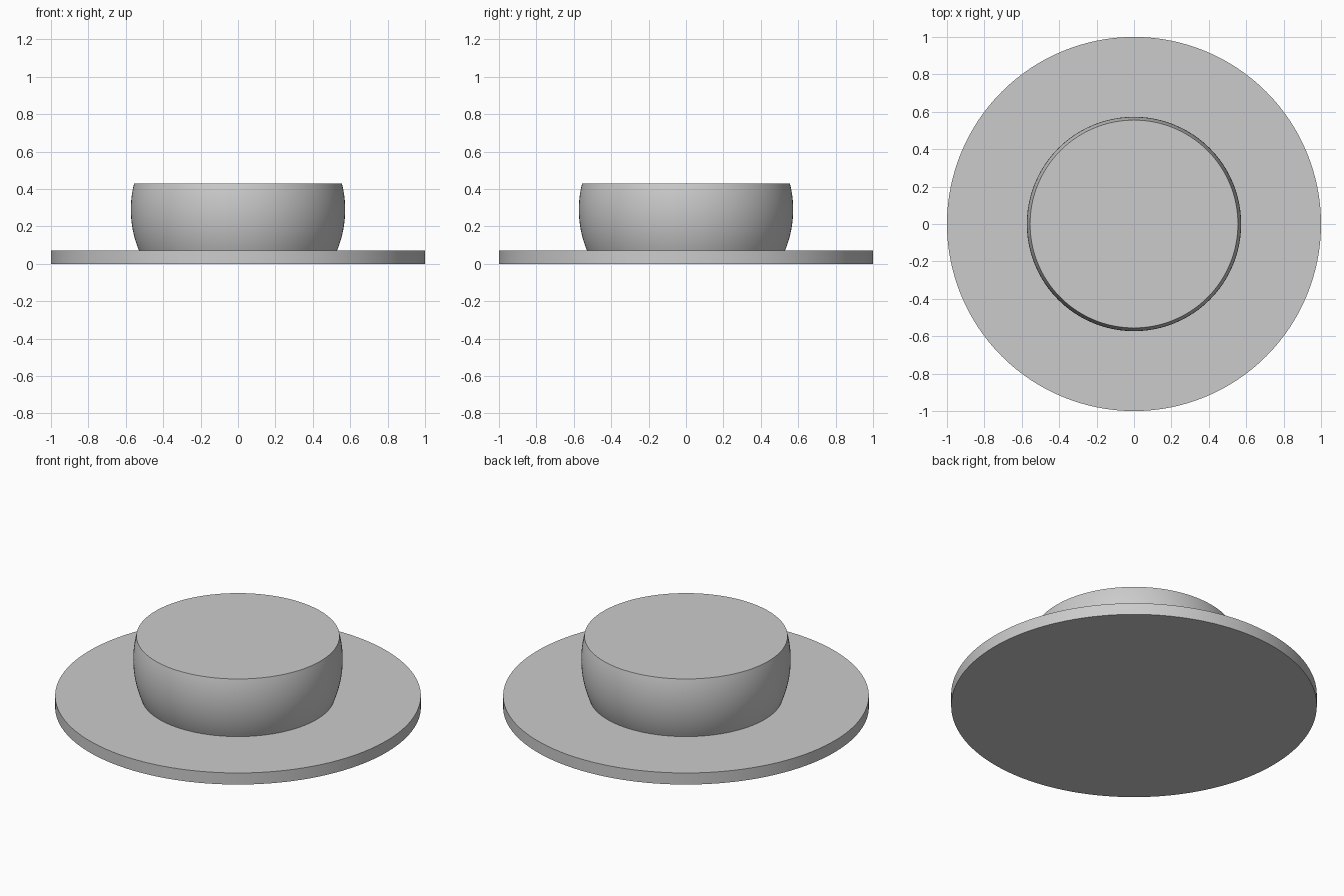
import bpy
import bmesh
import math

if "Cube" in bpy.data.objects:
    bpy.data.objects.remove(bpy.data.objects["Cube"])

SEGMENTS = 128
PLATE_TOP = 0.07
KNOB_TOP = 0.43
BALL_Z = 0.29      # centre height of the ball the knob is cut from
BALL_R = 0.573

grey = bpy.data.materials.new("plain grey")
grey.diffuse_color = (0.6, 0.6, 0.6, 1.0)
grey.use_nodes = True
grey.node_tree.nodes["Principled BSDF"].inputs["Base Color"].default_value = grey.diffuse_color


def lathe(name, profile, cap_first=False, cap_last=False):
    """Revolve (radius, z) points around z, from bottom to top."""
    bm = bmesh.new()
    rings = []
    for r, z in profile:
        rings.append([bm.verts.new((r * math.cos(2 * math.pi * i / SEGMENTS),
                                    r * math.sin(2 * math.pi * i / SEGMENTS), z))
                      for i in range(SEGMENTS)])
    for low, high in zip(rings, rings[1:]):
        for i in range(SEGMENTS):
            j = (i + 1) % SEGMENTS
            bm.faces.new((low[i], low[j], high[j], high[i]))
    if cap_first:
        bm.faces.new(rings[0][::-1])
    if cap_last:
        bm.faces.new(rings[-1])
    mesh = bpy.data.meshes.new(name)
    bm.to_mesh(mesh)
    bm.free()
    mesh.materials.append(grey)
    obj = bpy.data.objects.new(name, mesh)
    bpy.context.collection.objects.link(obj)
    bpy.ops.object.select_all(action='DESELECT')
    obj.select_set(True)
    bpy.context.view_layer.objects.active = obj
    bpy.ops.object.shade_smooth_by_angle(angle=math.radians(30))
    return obj


def ball_radius(z):
    return math.sqrt(BALL_R ** 2 - (z - BALL_Z) ** 2)


# Flat round base plate, open where the knob joins it
lathe("base_plate", [(1, 0), (1, PLATE_TOP), (ball_radius(PLATE_TOP), PLATE_TOP)],
      cap_first=True)

# Knob: a slice of a ball with a flat top
STEPS = 20
heights = [PLATE_TOP + (KNOB_TOP - PLATE_TOP) * i / STEPS for i in range(STEPS + 1)]
lathe("knob", [(ball_radius(z), z) for z in heights], cap_last=True)
